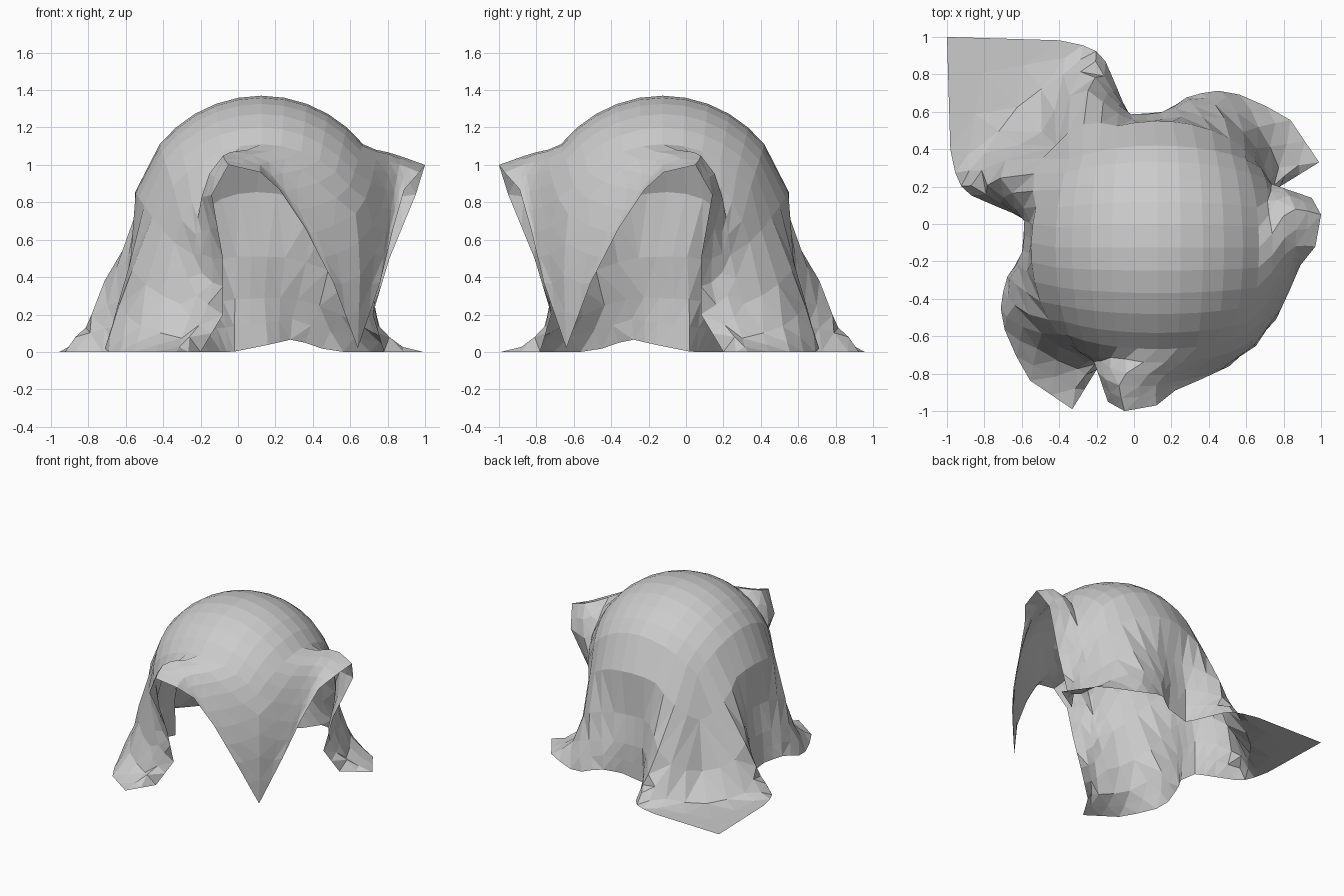
import bpy, bmesh, math
from mathutils import Vector

if "Cube" in bpy.data.objects:
    bpy.data.objects.remove(bpy.data.objects["Cube"])

# Square cloth draped over a ball: grid topology, mirrored over the diagonal x = -y
N = 20
CENTRE = Vector((0.125, -0.125, 0.67))
RADIUS = 0.70
SPREAD = math.radians(102)

# Fold guides along the back edge, flat corner to side corner: (mid point, hem point)
BACK = [
    ((-.55, .55, .07), (-1, 1, 0)),
    ((-.40, .74, .10), (-.33, .98, 0)),
    ((-.24, .78, .26), (-.17, .91, 0)),
    ((-.12, .64, .36), (-.10, .75, 0)),
    ((0, .57, .38), (-.03, .58, 0)),
    ((.13, .58, .38), (.17, .60, .04)),
    ((.28, .61, .38), (.30, .69, .07)),
    ((.48, .61, .32), (.50, .72, 0)),
    ((.66, .48, .20), (.82, .58, 0)),
    ((.73, .30, .14), (.99, .33, 0)),
]
# Fold guides along the right edge, side corner up over the hood and down to the tip
SIDE = [
    BACK[-1],
    ((.71, .24, .34), (.78, .20, 0)),
    ((.70, .20, .52), (.72, .08, .20)),
    ((.71, .20, .66), (.81, .08, .50)),
    ((.78, .19, .92), (.95, .14, .84)),
    ((.83, .07, 1.06), (1, .05, 1.0)),
    ((.84, -.10, 1.04), (.97, -.12, .96)),
    ((.83, -.20, .95), (.89, -.22, .87)),
    ((.81, -.31, .82), (.83, -.36, .66)),
    ((.77, -.45, .65), (.76, -.51, .37)),
    ((.65, -.65, .50), (.64, -.64, .02)),
]


def guide(t):
    table, f = (BACK, t) if t <= 1 else (SIDE, t - 1)
    f *= len(table) - 1
    i = min(int(f), len(table) - 2)
    a, b = table[i], table[i + 1]
    return [Vector(a[k]).lerp(Vector(b[k]), f - i) for k in (0, 1)]


def dome(u, v):
    d = math.hypot(u, v)
    if d < 1e-6:
        return CENTRE + Vector((0, 0, RADIUS))
    p = d * SPREAD
    s = math.sin(p) / d
    return CENTRE + RADIUS * Vector((u * s, v * s, math.cos(p)))


def spline(a, b, c, d, t):
    return 0.5 * (2 * b + (c - a) * t + (2 * a - 5 * b + 4 * c - d) * t * t
                  + (3 * b - a - 3 * c + d) * t ** 3)


def drape(u, v):
    if u + v < -1e-6:
        p = drape(-v, -u)
        return Vector((-p.y, -p.x, p.z))
    m = max(abs(u), abs(v))
    if m <= 0.5:
        return dome(u, v)
    a, b = u / m, v / m
    t = (a + 1) / 2 if b >= 1 - 1e-6 else 1 + (1 - b) / 2
    mid, hem = guide(t)
    inner, rim = dome(a * .25, b * .25), dome(a * .5, b * .5)
    if m <= 0.75:
        p = spline(inner, rim, mid, hem, (m - .5) * 4)
    else:
        p = spline(rim, mid, hem, 2 * hem - mid, (m - .75) * 4)
    # Keep the cloth outside the ball and above the floor
    out = p - CENTRE
    if out.length < RADIUS and m < 0.95:
        p = CENTRE + out.normalized() * RADIUS
    return Vector((max(-1, min(1, p.x)), max(-1, min(1, p.y)), max(p.z, 0)))


# Build the cloth sheet
bm = bmesh.new()
grid = [[bm.verts.new(drape(2 * i / N - 1, 2 * j / N - 1)) for j in range(N + 1)]
        for i in range(N + 1)]
folds = []
for i in range(N):
    for j in range(N):
        f = bm.faces.new((grid[i][j], grid[i + 1][j], grid[i + 1][j + 1], grid[i][j + 1]))
        if max(abs(2 * i + 1 - N), abs(2 * j + 1 - N)) > N * 0.6:
            folds.append(f)
# Split the folded skirt into triangles, leave the dome in quads
bmesh.ops.triangulate(bm, faces=folds)
mesh = bpy.data.meshes.new("draped_cloth")
bm.to_mesh(mesh)
bm.free()
bpy.context.collection.objects.link(bpy.data.objects.new("draped_cloth", mesh))
